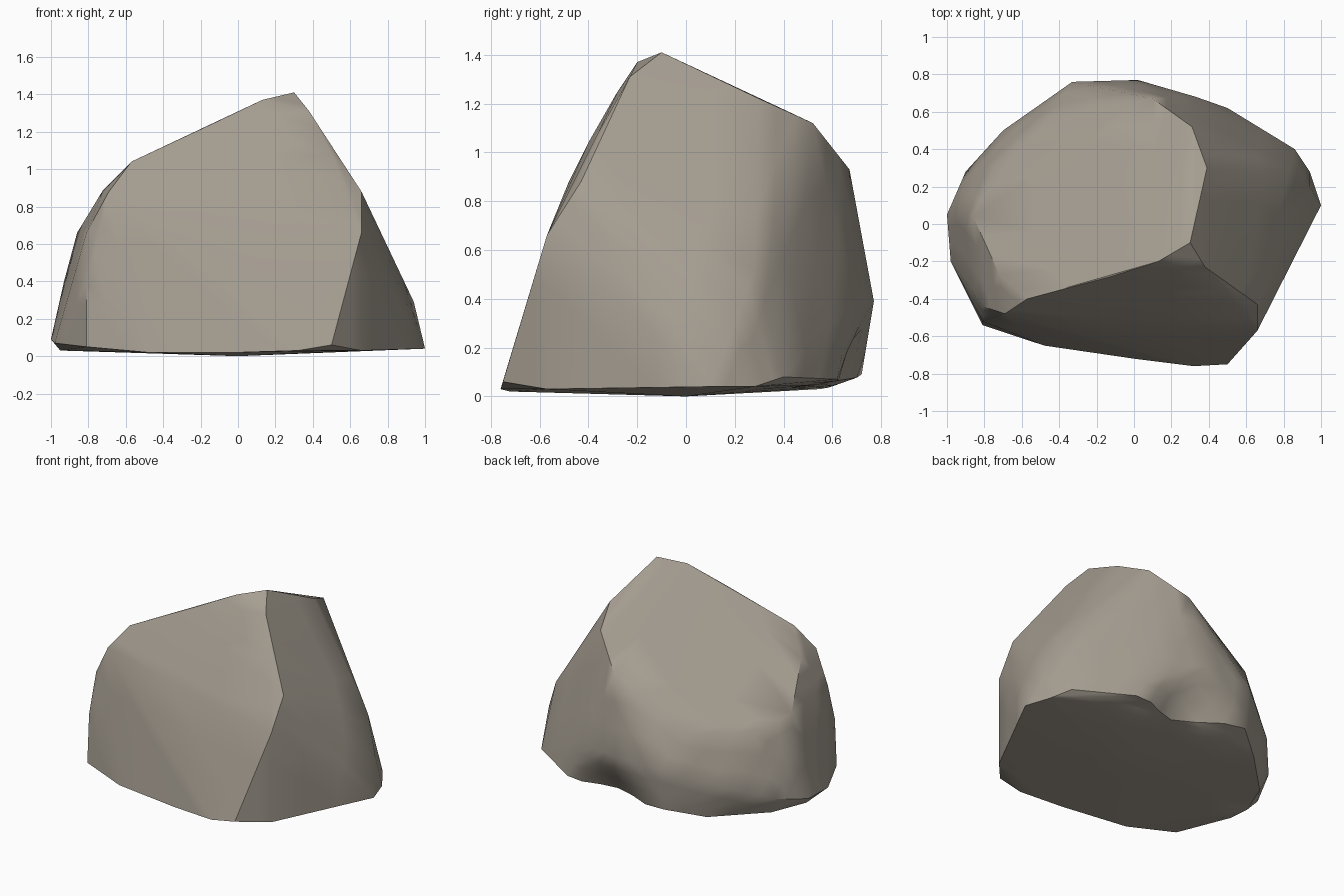
import bpy, bmesh, math
from mathutils import Vector

if "Cube" in bpy.data.objects:
    bpy.data.objects.remove(bpy.data.objects["Cube"])

# Stone colour
stone = bpy.data.materials.new("warm_grey_stone")
stone.diffuse_color = (0.38, 0.34, 0.285, 1)
stone.use_nodes = True
stone.node_tree.nodes["Principled BSDF"].inputs["Base Color"].default_value = stone.diffuse_color

# Corner points of the boulder, grouped by region
sloped_top = [(.30, -.10, 1.41), (.13, -.20, 1.37), (-.12, -.28, 1.25), (-.57, -.40, 1.04),
              (-.72, -.27, .89), (-.86, .04, .66), (-.75, .30, .58), (-.45, .58, .62),
              (.10, .67, .93), (.31, .52, 1.12), (.39, .30, 1.22)]
front_edges = [(.38, -.23, 1.31), (.50, -.36, 1.08), (.66, -.43, .88), (.66, -.57, .66),
               (.50, -.75, .06), (-.69, -.48, .88), (-.81, -.44, .66), (-.81, -.52, .39)]
sides = [(.94, .20, .29), (.83, .28, .52), (.33, .68, .38), (.02, .77, .39), (-.33, .76, .39),
         (-.70, .50, .25), (-.93, .10, .40), (-.90, .28, .15)]
base = [(-1, .05, .09), (-.98, -.20, .07), (-.81, -.54, .05), (-.48, -.65, .02), (0, -.72, .02),
        (.32, -.76, .03), (.66, -.57, .03), (1, .10, .04), (.94, .28, .04), (.86, .40, .08),
        (.50, .62, .07), (.15, .66, .05), (-.33, .72, .09), (-.55, .55, .03), (-.85, .25, .03),
        (-.95, 0, .03), (0, 0, 0)]

# Boulder body: convex hull of the corners
bm = bmesh.new()
for p in sloped_top + front_edges + sides + base:
    bm.verts.new(p)
res = bmesh.ops.convex_hull(bm, input=bm.verts[:])
junk = {g for g in res["geom_interior"] + res["geom_unused"] if isinstance(g, bmesh.types.BMVert)}
bmesh.ops.delete(bm, geom=list(junk), context='VERTS')
bmesh.ops.subdivide_edges(bm, edges=bm.edges[:], cuts=2, use_grid_fill=True)

# Shallow hollow at the foot of the back
centre, radius, push = Vector((.13, .66, .05)), .3, Vector((0, -.11, 0))
for v in bm.verts:
    d = (v.co - centre).length / radius
    if d < 1:
        v.co += push * (1 - d * d) ** 2
bmesh.ops.triangulate(bm, faces=[f for f in bm.faces if len(f.verts) > 4])
bmesh.ops.recalc_face_normals(bm, faces=bm.faces[:])

mesh = bpy.data.meshes.new("boulder")
bm.to_mesh(mesh)
bm.free()
mesh.materials.append(stone)
boulder = bpy.data.objects.new("boulder", mesh)
bpy.context.collection.objects.link(boulder)
bpy.context.view_layer.objects.active = boulder
boulder.select_set(True)
bpy.ops.object.shade_smooth_by_angle(angle=math.radians(35))
